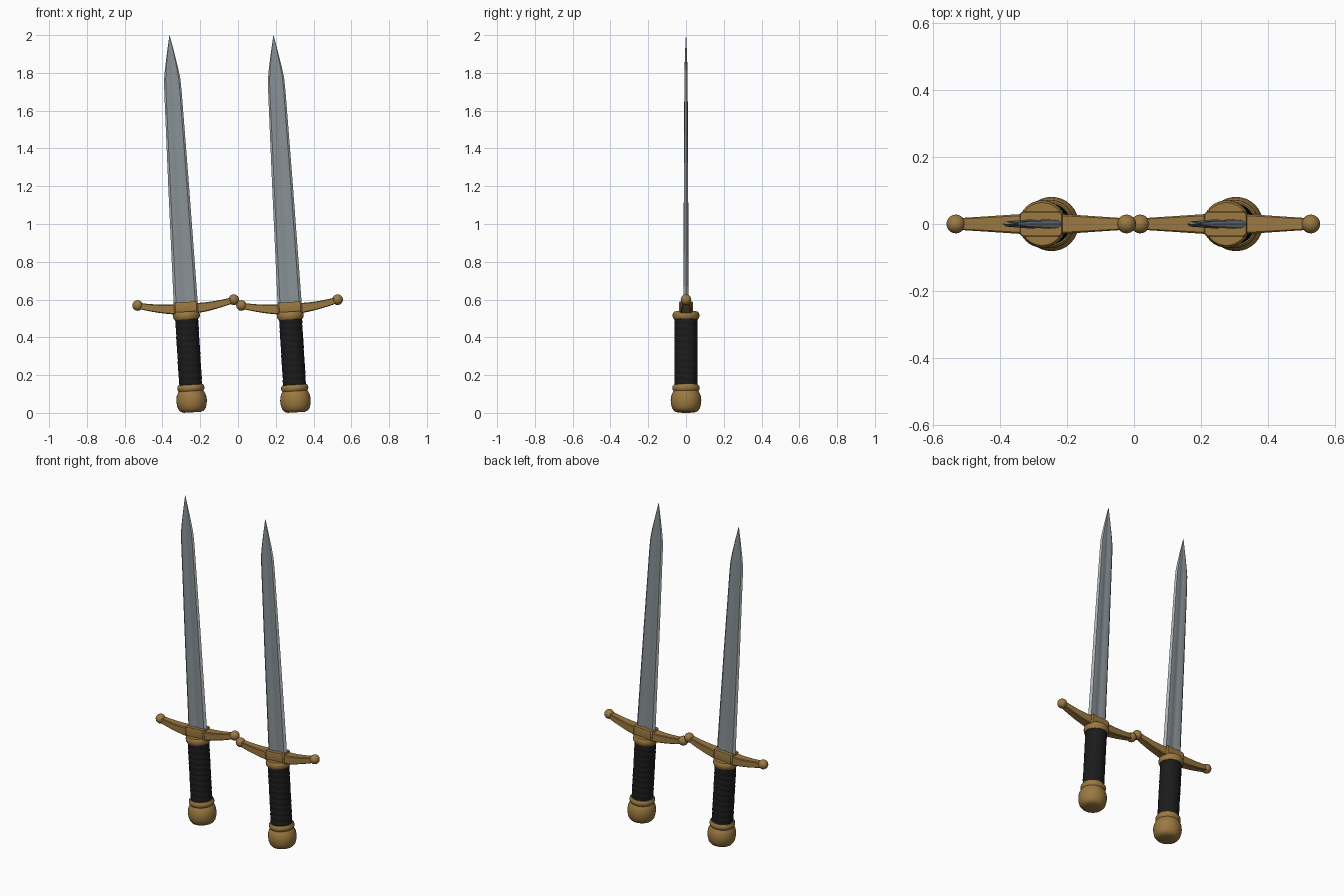
import bpy, bmesh, math
from mathutils import Matrix

if "Cube" in bpy.data.objects:
    bpy.data.objects.remove(bpy.data.objects["Cube"])

TILT = -math.radians(3.45)


def material(name, rgb):
    m = bpy.data.materials.new(name)
    m.diffuse_color = (*rgb, 1)
    m.use_nodes = True
    m.node_tree.nodes["Principled BSDF"].inputs["Base Color"].default_value = m.diffuse_color
    return m


BRASS = material("brass", (0.33, 0.19, 0.052))
STEEL = material("steel", (0.25, 0.285, 0.305))
EDGE = material("ground steel edge", (0.42, 0.455, 0.475))
LEATHER = material("black leather", (0.011, 0.011, 0.011))


def make(name, bm, mats, angle=35):
    bmesh.ops.recalc_face_normals(bm, faces=bm.faces)
    me = bpy.data.meshes.new(name)
    bm.to_mesh(me)
    bm.free()
    for m in mats:
        me.materials.append(m)
    ob = bpy.data.objects.new(name, me)
    bpy.context.collection.objects.link(ob)
    bpy.ops.object.select_all(action='DESELECT')
    ob.select_set(True)
    bpy.context.view_layer.objects.active = ob
    bpy.ops.object.shade_smooth_by_angle(angle=math.radians(angle))
    return ob


def loft(bm, rings):
    """Skin a list of equal-length point rings and cap both ends."""
    vs = [[bm.verts.new(p) for p in r] for r in rings]
    n = len(vs[0])
    for a, b in zip(vs, vs[1:]):
        for i in range(n):
            j = (i + 1) % n
            bm.faces.new((a[i], a[j], b[j], b[i]))
    bm.faces.new(vs[0])
    bm.faces.new(vs[-1])


def circle(r, z, n=32):
    """Ring about z; r is a number or a function of the angle."""
    pts = []
    for i in range(n):
        a = 2 * math.pi * i / n
        q = r(a) if callable(r) else r
        pts.append((q * math.cos(a), q * math.sin(a), z))
    return pts


def lathe(name, profile, mat):
    bm = bmesh.new()
    loft(bm, [circle(r, z) for r, z in profile])
    return make(name, bm, [mat])


parts = []

# Pommel with its neck
parts.append(lathe("pommel", [
    (0.045, 0.0), (0.062, 0.006), (0.073, 0.02), (0.079, 0.042), (0.081, 0.065),
    (0.078, 0.088), (0.070, 0.106), (0.062, 0.117), (0.05, 0.12)], BRASS))

# Rounded collars at both ends of the grip
for name, z0, z1, r in (("lower_collar", 0.112, 0.146, 0.072),
                        ("upper_collar", 0.493, 0.534, 0.071)):
    h = z1 - z0
    parts.append(lathe(name, [
        (0.052, z0), (r - 0.007, z0), (r - 0.001, z0 + h * 0.25), (r, z0 + h * 0.5),
        (r - 0.001, z0 + h * 0.75), (r - 0.007, z1), (0.052, z1)], BRASS))

# Grip with a shallow spiral leather wrap
bm = bmesh.new()
N = 100
rings = []
for k in range(N + 1):
    z = 0.13 + 0.38 * k / N
    rings.append(circle(lambda a, z=z: 0.0595 + 0.002 * abs(
        math.sin(math.pi * z / 0.033 + a / 2)), z))
loft(bm, rings)
parts.append(make("grip", bm, [LEATHER], 60))

# Guard block, octagonal in plan
bm = bmesh.new()
block = []
for z, s in ((0.522, 0.93), (0.530, 1.0), (0.579, 1.0), (0.585, 0.95)):
    block.append([(x * s, y * s, z) for x, y in (
        (0.064, 0.03), (0.056, 0.037), (-0.056, 0.037), (-0.064, 0.03),
        (-0.064, -0.03), (-0.056, -0.037), (0.056, -0.037), (0.064, -0.03))])
loft(bm, block)
parts.append(make("guard_block", bm, [BRASS], 30))

# Curved, tapering guard arms with ball ends
for side, s in (("left", -1), ("right", 1)):
    bm = bmesh.new()
    rings = []
    for k in range(11):
        t = k / 10
        x = s * (0.04 + 0.212 * t)
        zc = 0.549 + 0.031 * t ** 1.7
        hy = 0.031 - 0.014 * t
        hz = 0.028 - 0.012 * t
        c = 0.18 * hz
        rings.append([(x, y, zc + z) for y, z in (
            (hy, hz - c), (hy - c, hz), (-hy + c, hz), (-hy, hz - c),
            (-hy, -hz + c), (-hy + c, -hz), (hy - c, -hz), (hy, -hz + c))])
    loft(bm, rings)
    parts.append(make(side + "_guard_arm", bm, [BRASS], 30))
    bm = bmesh.new()
    bmesh.ops.create_uvsphere(bm, u_segments=24, v_segments=14, radius=0.028,
                              matrix=Matrix.Translation((s * 0.255, 0, 0.582)))
    parts.append(make(side + "_guard_ball", bm, [BRASS], 60))

# Blade: bright ground edges, flat faces and a shallow central fuller
bm = bmesh.new()
half = [(1, 0), (0.8, 0.85), (0.38, 1), (0.2, 0.75), (0, 0.65),
        (-0.2, 0.75), (-0.38, 1), (-0.8, 0.85)]
section = half + [(-x, -y) for x, y in half]
rings = []
for z, w, t in ((0.56, 0.064, 0.0145), (1.2, 0.055, 0.0115), (1.70, 0.046, 0.009),
                (1.77, 0.043, 0.0085), (1.83, 0.034, 0.0075), (1.91, 0.019, 0.005),
                (1.999, 0.0008, 0.0008)):
    rings.append([(x * w, y * t, z) for x, y in section])
loft(bm, rings)
bm.verts.index_update()
for f in bm.faces:
    # faces touching the sharp outline (first and ninth section points)
    if len(f.verts) == 4 and any(v.index % 16 in (0, 8) for v in f.verts):
        f.material_index = 1
parts.append(make("blade", bm, [STEEL, EDGE], 25))

# Place the two leaning swords side by side
for label, x in (("first_sword_", -0.242), ("second_sword_", 0.308)):
    place = Matrix.Translation((x, 0, 0.003)) @ Matrix.Rotation(TILT, 4, 'Y')
    for p in parts:
        ob = p if label.startswith("second") else p.copy()
        if ob is not p:
            bpy.context.collection.objects.link(ob)
        ob.name = label + p.name.split(".")[0]
        ob.matrix_world = place
